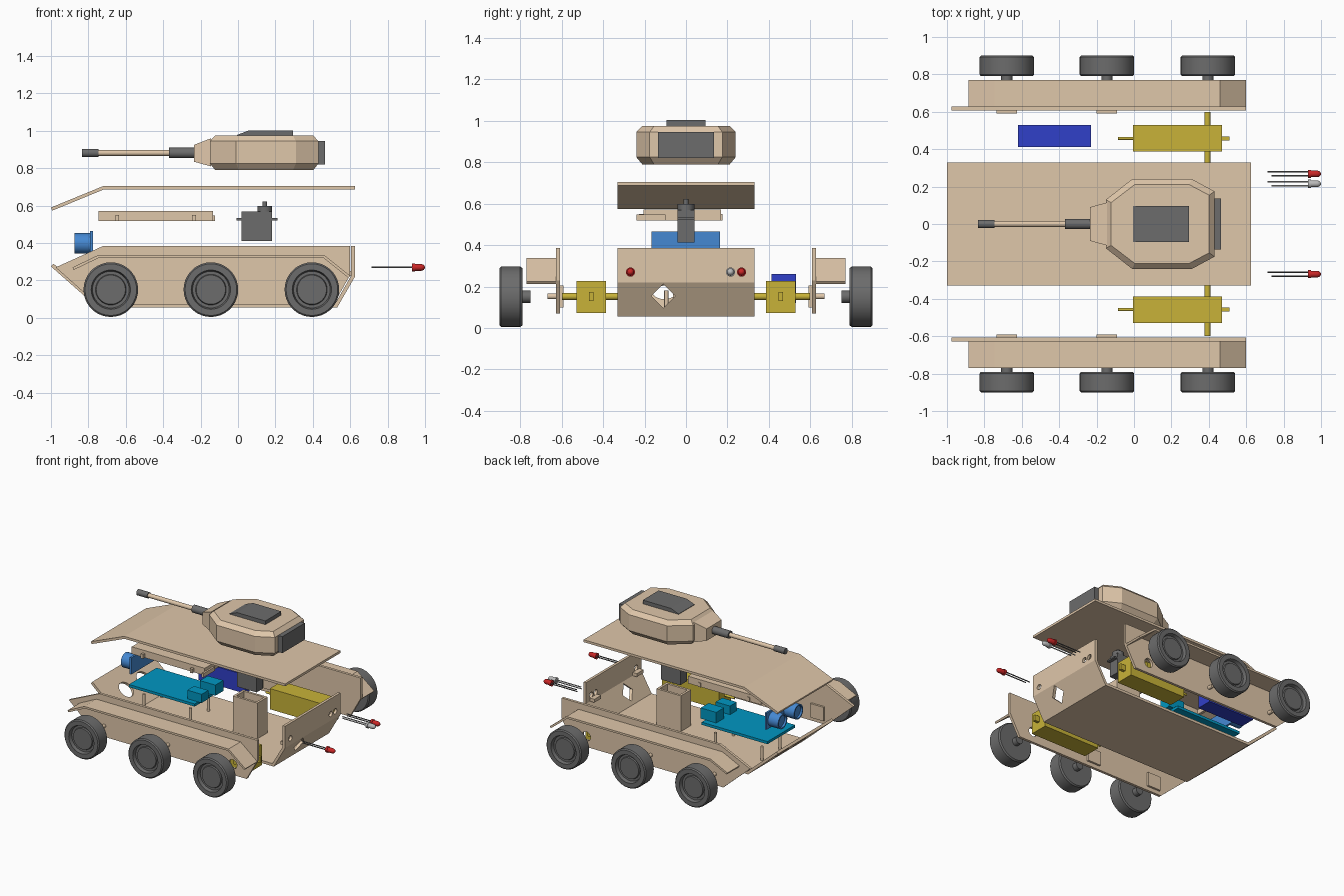
import bpy, bmesh, math
from mathutils import Vector, Matrix

if "Cube" in bpy.data.objects:
    bpy.data.objects.remove(bpy.data.objects["Cube"])


def mat(name, c):
    m = bpy.data.materials.new(name)
    m.diffuse_color = (*c, 1)
    m.use_nodes = True
    m.node_tree.nodes["Principled BSDF"].inputs["Base Color"].default_value = m.diffuse_color
    return m


TAN = mat("tan", (0.74, 0.57, 0.40))
DARK = mat("dark_grey", (0.15, 0.15, 0.15))
YELLOW = mat("yellow", (0.58, 0.45, 0.04))
BLUE = mat("blue", (0.03, 0.05, 0.58))
SKY = mat("sky_blue", (0.06, 0.25, 0.65))
CYAN = mat("cyan", (0.0, 0.31, 0.54))
RED = mat("red", (0.60, 0.02, 0.02))
CLEAR = mat("pale_grey", (0.5, 0.5, 0.5))


def finish(name, bm, m, smooth=False):
    bmesh.ops.remove_doubles(bm, verts=bm.verts, dist=1e-5)
    bmesh.ops.recalc_face_normals(bm, faces=bm.faces)
    me = bpy.data.meshes.new(name)
    bm.to_mesh(me)
    bm.free()
    o = bpy.data.objects.new(name, me)
    bpy.context.collection.objects.link(o)
    if m:
        me.materials.append(m)
    bpy.ops.object.select_all(action='DESELECT')
    o.select_set(True)
    bpy.context.view_layer.objects.active = o
    if smooth:
        bpy.ops.object.shade_smooth_by_angle(angle=math.radians(35))
    return o


def box(name, x, y, z, m):
    bm = bmesh.new()
    c = Vector(((x[0] + x[1]) / 2, (y[0] + y[1]) / 2, (z[0] + z[1]) / 2))
    s = Matrix.Diagonal((abs(x[1] - x[0]), abs(y[1] - y[0]), abs(z[1] - z[0]), 1))
    bmesh.ops.create_cube(bm, size=1, matrix=Matrix.Translation(c) @ s)
    return finish(name, bm, m)


def rod(name, a, b, r, m, n=24):
    a, b = Vector(a), Vector(b)
    bm = bmesh.new()
    rot = (b - a).to_track_quat('Z', 'Y').to_matrix().to_4x4()
    bmesh.ops.create_cone(bm, cap_ends=True, segments=n, radius1=r, radius2=r,
                          depth=(b - a).length, matrix=Matrix.Translation((a + b) / 2) @ rot)
    return finish(name, bm, m, n > 8)


def extrude(name, pts, y0, y1, m):
    bm = bmesh.new()
    f = bm.faces.new([bm.verts.new((x, y0, z)) for x, z in pts])
    g = bmesh.ops.extrude_face_region(bm, geom=[f])
    bmesh.ops.translate(bm, vec=(0, y1 - y0, 0),
                        verts=[v for v in g['geom'] if isinstance(v, bmesh.types.BMVert)])
    return finish(name, bm, m)


def bent_plate(name, pts, t, y0, y1, m):
    p = [Vector(q) for q in pts]
    nor = [Vector((d.y, -d.x)) for d in [(b - a).normalized() for a, b in zip(p, p[1:])]]
    off = []
    for i, q in enumerate(p):
        a, b = nor[max(i - 1, 0)], nor[min(i, len(nor) - 1)]
        off.append(q + (a + b) * (t / (1 + a.dot(b))))
    return extrude(name, p + off[::-1], y0, y1, m)


def loft(name, rings, m):
    bm = bmesh.new()
    vs = [[bm.verts.new(c) for c in r] for r in rings]
    n = len(vs[0])
    for a, b in zip(vs, vs[1:]):
        for i in range(n):
            bm.faces.new((a[i], a[(i + 1) % n], b[(i + 1) % n], b[i]))
    bm.faces.new(vs[0])
    bm.faces.new(vs[-1])
    return finish(name, bm, m)


def spin(name, prof, axis, center, m):
    """prof holds (radius, distance along axis)"""
    bm = bmesh.new()
    ax = Vector(axis)
    c = Vector(center)
    v = [bm.verts.new(c + ax * h + Vector((0, 0, r))) for r, h in prof]
    e = [bm.edges.new(q) for q in zip(v, v[1:])]
    bmesh.ops.spin(bm, geom=v + e, cent=c, axis=ax, angle=2 * math.pi, steps=36)
    return finish(name, bm, m, True)


def cut(o, *cutters):
    for c in cutters:
        c.hide_render = True
        md = o.modifiers.new("cut", 'BOOLEAN')
        md.operation, md.object, md.solver = 'DIFFERENCE', c, 'EXACT'
        bpy.context.view_layer.objects.active = o
        bpy.ops.object.modifier_apply(modifier=md.name)
        bpy.data.objects.remove(c)


# Open hull tub with lamp, switch and sensor openings
LAMPS = ((-0.268, RED), (0.215, CLEAR), (0.268, RED))
tub = bent_plate("hull_tub", [(0.625, 0.385), (0.625, 0.22), (0.53, 0.055), (-0.75, 0.055),
                              (-1, 0.275)], 0.02, -0.33, 0.33, TAN)
cut(tub, *[rod("cutter", (0.55, y, 0.27), (0.7, y, 0.27), 0.02, None) for y, _ in LAMPS],
    rod("cutter", (0.4, -0.11, 0.155), (0.7, -0.11, 0.155), 0.058, None, 4),
    *[rod("cutter", (-0.95, y, 0.09), (-0.79, y, 0.25), 0.06, None) for y in (-0.105, 0.105)])
for y in (-0.268, 0.24):
    box("lamp_bracket", (0.57, 0.606), (y - 0.04, y + 0.04), (0.225, 0.25), TAN)

# Upper deck
bent_plate("deck_plate", [(0.625, 0.705), (-0.72, 0.705), (-1, 0.59)], -0.018, -0.33, 0.33, TAN)

# Side walls, fenders, wheels, motors
WX = (-0.68, -0.145, 0.395)
for s in (1, -1):
    wall = extrude("side_wall", [(-0.975, 0.27), (-0.72, 0.385), (0.6, 0.385), (0.6, 0.23),
                                 (0.51, 0.07), (-0.75, 0.07)], 0.607 * s, 0.627 * s, TAN)
    cut(wall, rod("cutter", (WX[2], 0.5 * s, 0.15), (WX[2], 0.7 * s, 0.15), 0.035, None))
    bent_plate("fender", [(0.6, 0.225), (0.46, 0.337), (-0.745, 0.337), (-0.885, 0.27)],
               -0.015, 0.627 * s, 0.77 * s, TAN)
    for x in WX[:2]:
        box("axle_pad", (x - 0.055, x + 0.055), (0.592 * s, 0.607 * s), (0.1, 0.205), TAN)
        rod("axle_peg", (x, 0.62 * s, 0.153), (x, 0.668 * s, 0.153), 0.014, TAN)
    for x in WX:
        spin("wheel", [(0, 0.885), (0.078, 0.885), (0.082, 0.875), (0.098, 0.875), (0.105, 0.9),
                       (0.138, 0.9), (0.146, 0.892), (0.146, 0.8), (0.138, 0.79),
                       (0.03, 0.79), (0.03, 0.75), (0, 0.75)],
             (0, s, 0), (x, 0, 0.151), DARK)
    box("gear_motor", (-0.005, 0.47), (0.387 * s, 0.528 * s), (0.072, 0.228), YELLOW)
    rod("motor_shaft", (0.393, 0.33 * s, 0.152), (0.393, 0.598 * s, 0.152), 0.017, YELLOW)
    box("motor_tab", (0.47, 0.51), (0.447 * s, 0.468 * s), (0.13, 0.174), YELLOW)
    rod("motor_stem", (-0.085, 0.458 * s, 0.152), (0, 0.458 * s, 0.152), 0.008, YELLOW)

# Battery, circuit board and its floor pegs
box("battery", (-0.62, -0.23), (0.412, 0.53), (0.12, 0.26), BLUE)
box("circuit_board", (-0.8, -0.25), (-0.16, 0.17), (0.235, 0.255), CYAN)
box("square_connector", (-0.34, -0.21), (0.03, 0.125), (0.255, 0.335), CYAN)
box("power_connector", (-0.34, -0.22), (-0.12, -0.04), (0.255, 0.32), CYAN)
for x in (-0.72, -0.33):
    for y in (-0.095, 0.12):
        rod("board_peg", (x, y, 0.07), (x, y, 0.18), 0.01, TAN)

# Board cover with lugs, open underneath
cover = box("board_cover", (-0.745, -0.135), (-0.205, 0.17), (0.518, 0.572), TAN)
cut(cover, box("cutter", (-0.725, -0.155), (-0.185, 0.15), (0.45, 0.555), None))
for x in (-0.645, -0.235):
    for y in (-0.212, 0.162):
        box("cover_lug", (x - 0.01, x + 0.01), (y - 0.014, y + 0.014), (0.518, 0.55), TAN)
box("cover_end", (-0.136, -0.122), (-0.24, -0.1), (0.518, 0.548), TAN)

# Twin-eye distance sensor
box("sensor_plate", (-0.79, -0.775), (-0.167, 0.165), (0.34, 0.465), SKY)
for y in (-0.095, 0.095):
    spin("sensor_eye", [(0, -0.07), (0.045, -0.07), (0.045, -0.085), (0.055, -0.085),
                        (0.055, 0), (0, 0)], (1, 0, 0), (-0.79, y, 0.398), SKY)

# Servo holder and servo
holder = box("servo_holder", (0, 0.205), (-0.062, 0.062), (0.07, 0.345), TAN)
cut(holder, box("cutter", (0.018, 0.187), (-0.044, 0.044), (0.09, 0.5), None))
box("servo_body", (0.02, 0.183), (-0.04, 0.04), (0.412, 0.57), DARK)
box("servo_flange", (-0.008, 0.21), (-0.04, 0.04), (0.522, 0.533), DARK)
rod("servo_gear_case", (0.143, 0, 0.57), (0.143, 0, 0.598), 0.04, DARK)
rod("servo_spindle", (0.143, 0, 0.59), (0.143, 0, 0.622), 0.012, DARK)

# Turret
half = [(-0.15, 0.13), (-0.01, 0.24), (0.31, 0.24), (0.43, 0.175)]
plan = half + [(x, -y) for x, y in half[::-1]]


def ring(k, z):
    return [(0.14 + (x - 0.14) * (1 - k * 0.8), y * (1 - k), z) for x, y in plan]


loft("turret_body", [ring(0.12, 0.79), ring(0, 0.825), ring(0, 0.945), ring(0.12, 0.975)], TAN)


def rect(x, y, z0, z1):
    return [(x, -y, z0), (x, y, z0), (x, y, z1), (x, -y, z1)]


loft("turret_nose", [rect(-0.235, 0.09, 0.835, 0.925), rect(-0.145, 0.115, 0.81, 0.96)], TAN)
G = 0.882
rod("gun_sleeve", (-0.37, 0, G), (-0.23, 0, G), 0.028, DARK)
rod("gun_barrel", (-0.76, 0, G), (-0.36, 0, G), 0.016, TAN)
rod("gun_muzzle", (-0.835, 0, G), (-0.745, 0, G), 0.022, DARK)
box("turret_bustle", (0.42, 0.465), (-0.135, 0.135), (0.82, 0.945), DARK)
extrude("turret_hatch", [(-0.005, 0.97), (0.295, 0.97), (0.295, 1.003), (0.06, 1.003),
                         (-0.005, 0.978)], -0.095, 0.095, DARK)

# Rear lamps with wire legs
for y, m in LAMPS:
    spin("rear_lamp", [(0, 0), (0.022, 0), (0.022, 0.015), (0.018, 0.015), (0.018, 0.05),
                       (0.014, 0.062), (0.007, 0.068), (0, 0.07)], (1, 0, 0), (0.93, y, 0.27), m)
    for dy, x in ((0.011, 0.715), (-0.011, 0.735)):
        rod("lamp_leg", (x, y + dy, 0.27), (0.932, y + dy, 0.27), 0.004, m if m is CLEAR else DARK, 8)
